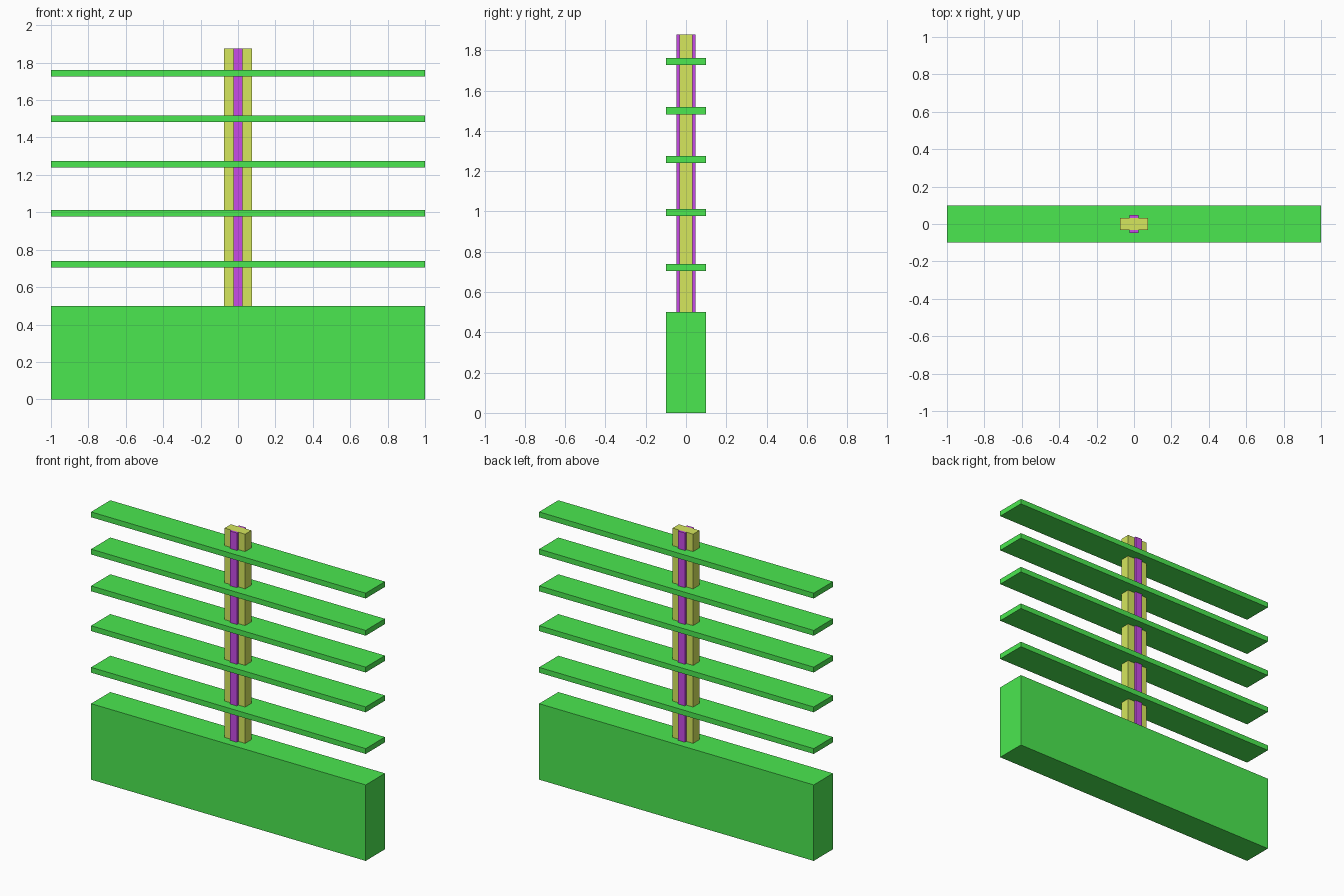
import bpy

cube = bpy.data.objects.get("Cube")
if cube:
    bpy.data.objects.remove(cube, do_unlink=True)


def make_material(name, rgb):
    mat = bpy.data.materials.new(name)
    mat.use_nodes = True
    color = (*rgb, 1.0)
    mat.diffuse_color = color
    mat.node_tree.nodes["Principled BSDF"].inputs["Base Color"].default_value = color
    return mat


def make_box(name, size, bottom, mat, y=0.0):
    """Axis-aligned box standing at height 'bottom', centred on x = 0."""
    bpy.ops.mesh.primitive_cube_add(size=1, location=(0, y, bottom + size[2] / 2))
    obj = bpy.context.object
    obj.name = name
    obj.scale = size
    bpy.ops.object.transform_apply(location=False, rotation=False, scale=True)
    obj.data.materials.append(mat)
    return obj


green = make_material("green", (0.07, 0.8, 0.08))
yellow = make_material("olive yellow", (0.67, 0.8, 0.11))
purple = make_material("purple", (0.58, 0.07, 0.8))

LENGTH, DEPTH = 2.0, 0.2
BASE_TOP, POST_TOP = 0.5, 1.877
POST_DEPTH, STRIP_DEPTH = 0.065, 0.015
post_height = POST_TOP - BASE_TOP

# Solid base wall
make_box("base", (LENGTH, DEPTH, BASE_TOP), 0, green)

# Central post with a raised strip on its front and back
make_box("post", (0.149, POST_DEPTH, post_height), BASE_TOP, yellow)
for side, sign in (("front", -1), ("back", 1)):
    make_box(side + "_strip", (0.05, STRIP_DEPTH, post_height), BASE_TOP, purple,
             y=sign * (POST_DEPTH + STRIP_DEPTH) / 2)

# Horizontal slats carried by the post
for i, bottom in enumerate((0.704, 0.978, 1.24, 1.482, 1.727)):
    make_box(f"slat_{i + 1}", (LENGTH, DEPTH, 0.035), bottom, green)
